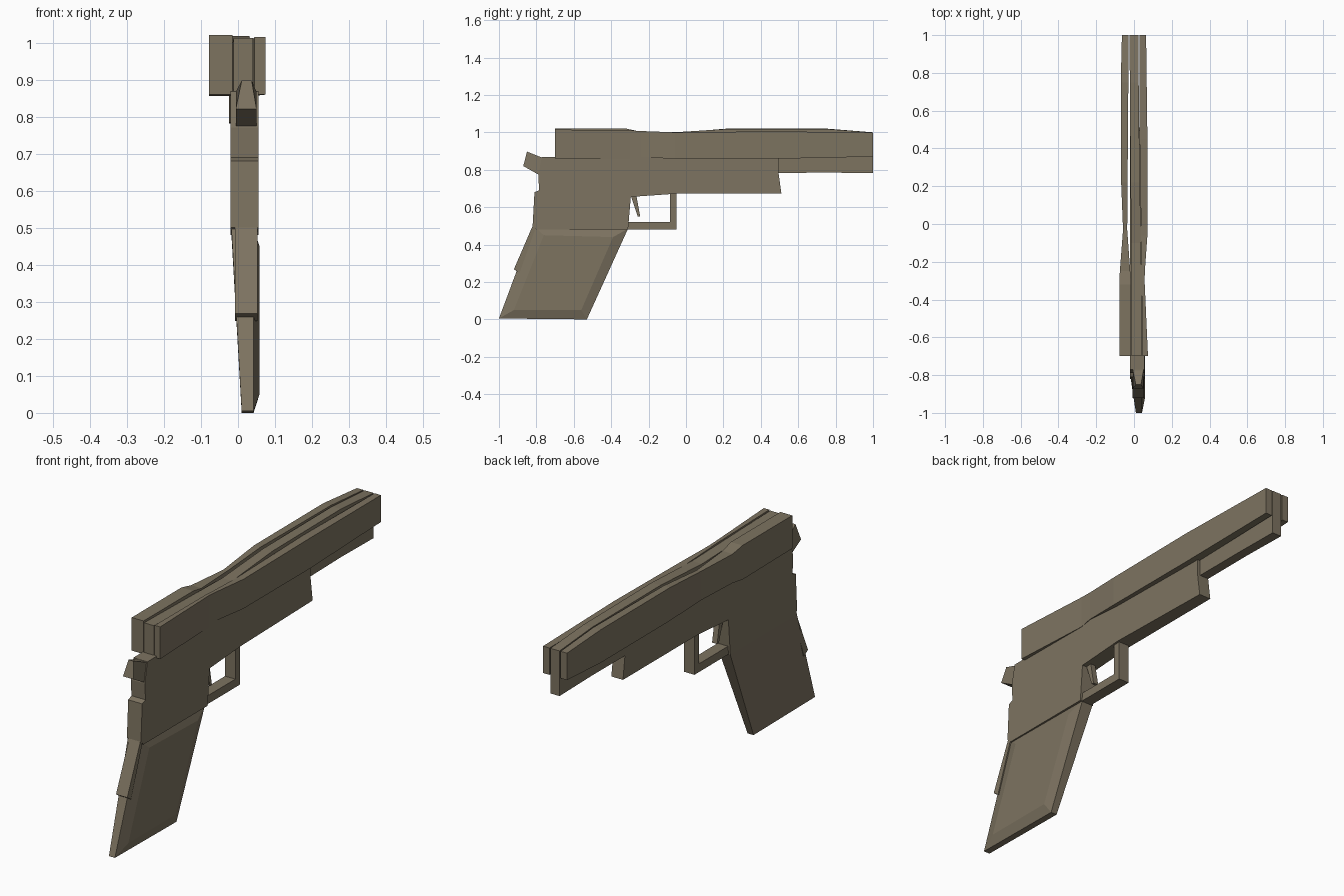
import bpy, bmesh

body = bpy.data.materials.new("olive brown")
body.diffuse_color = (0.205, 0.172, 0.118, 1)


def finish(name, bm):
    bmesh.ops.recalc_face_normals(bm, faces=bm.faces)
    me = bpy.data.meshes.new(name)
    bm.to_mesh(me)
    bm.free()
    me.materials.append(body)
    ob = bpy.data.objects.new(name, me)
    bpy.context.collection.objects.link(ob)
    return ob


def bridge(bm, a, b):
    n = len(a)
    for i in range(n):
        j = (i + 1) % n
        bm.faces.new((a[i], a[j], b[j], b[i]))


def plate(name, outline, left, right):
    """Side outline (y, z) given thickness; left and right are functions of (y, z) or numbers."""
    def at(f, y, z):
        return f(y, z) if callable(f) else f
    bm = bmesh.new()
    a = [bm.verts.new((at(left, y, z), y, z)) for y, z in outline]
    b = [bm.verts.new((at(right, y, z), y, z)) for y, z in outline]
    bm.faces.new(a)
    bm.faces.new(b)
    bridge(bm, a, b)
    return finish(name, bm)


def loft(name, stations):
    """Rectangular sections (y, x_left, x_right, z_bottom, z_top) joined along y."""
    bm = bmesh.new()
    rings = [[bm.verts.new(p) for p in ((l, y, lo), (r, y, lo), (r, y, hi), (l, y, hi))]
             for y, l, r, lo, hi in stations]
    for a, b in zip(rings, rings[1:]):
        bridge(bm, a, b)
    bm.faces.new(rings[0])
    bm.faces.new(rings[-1])
    return finish(name, bm)


# upper side slabs and the centre plate between them
loft("left_slab", [(-0.70, -0.078, -0.015, 0.86, 1.02), (-0.32, -0.078, -0.015, 0.855, 1.02),
                   (-0.25, -0.075, -0.02, 0.865, 1.005), (-0.03, -0.058, -0.036, 0.86, 1.0),
                   (0.22, -0.068, -0.034, 0.86, 1.02), (0.75, -0.070, -0.03, 0.86, 1.02),
                   (1.0, -0.064, -0.03, 0.87, 1.0)])
loft("right_slab", [(-0.70, 0.045, 0.074, 0.86, 1.015), (-0.30, 0.04, 0.056, 0.857, 1.01),
                    (-0.24, 0.04, 0.058, 0.868, 1.007), (-0.06, 0.038, 0.071, 0.858, 1.0),
                    (0.45, 0.03, 0.071, 0.858, 1.005), (1.0, 0.03, 0.064, 0.87, 1.0)])
loft("centre_plate", [(-0.70, -0.012, 0.04, 0.86, 1.012), (-0.1, -0.015, 0.038, 0.78, 0.998),
                      (0.22, -0.018, 0.03, 0.78, 1.018), (0.75, -0.022, 0.025, 0.785, 1.018),
                      (1.0, -0.024, 0.025, 0.782, 1.0)])

# frame with the front rail
plate("frame", [(-0.82, 0.50), (-0.80, 0.48), (-0.31, 0.48), (-0.295, 0.655), (-0.05, 0.672),
                (0.51, 0.672), (0.495, 0.782), (0.495, 0.86), (-0.25, 0.875), (-0.77, 0.868),
                (-0.79, 0.77), (-0.785, 0.69), (-0.81, 0.68)],
      -0.02, lambda y, z: 0.055 if y < 0 else 0.042)

# rear spur
plate("rear_spur", [(-0.75, 0.865), (-0.775, 0.867), (-0.85, 0.897), (-0.87, 0.82),
                    (-0.79, 0.775), (-0.75, 0.775)],
      lambda y, z: 0.01 if z > 0.88 else -0.006, lambda y, z: 0.037 if z > 0.88 else 0.05)

# open guard and its lever
plate("guard", [(-0.31, 0.48), (-0.05, 0.48), (-0.05, 0.68), (-0.085, 0.68),
                (-0.085, 0.52), (-0.31, 0.52)], -0.01, 0.045)
plate("lever", [(-0.295, 0.66), (-0.265, 0.66), (-0.245, 0.55), (-0.258, 0.55)], 0.005, 0.032)

# grip: three matching rings, bevelled on the right side, tapered at the foot
outer = [(-1.0, 0.005), (-0.53, 0.0), (-0.31, 0.485), (-0.815, 0.50)]
inner = [(-0.92, 0.05), (-0.56, 0.05), (-0.39, 0.44), (-0.76, 0.45)]
bm = bmesh.new()
left = [bm.verts.new((0.01 if z < 0.1 else -0.018, y, z)) for y, z in outer]
edge = [bm.verts.new((0.042, y, z)) for y, z in outer]
face = [bm.verts.new((0.058, y, z)) for y, z in inner]
bridge(bm, left, edge)
bridge(bm, edge, face)
bm.faces.new(left)
bm.faces.new(face)
finish("grip", bm)

# raised strip along the back of the grip
plate("back_strap", [(-0.80, 0.50), (-0.82, 0.50), (-0.92, 0.268), (-0.89, 0.248)], -0.008, 0.052)
plate("upper_strap", [(-0.78, 0.69), (-0.81, 0.68), (-0.82, 0.50), (-0.78, 0.50)], -0.01, 0.055)
